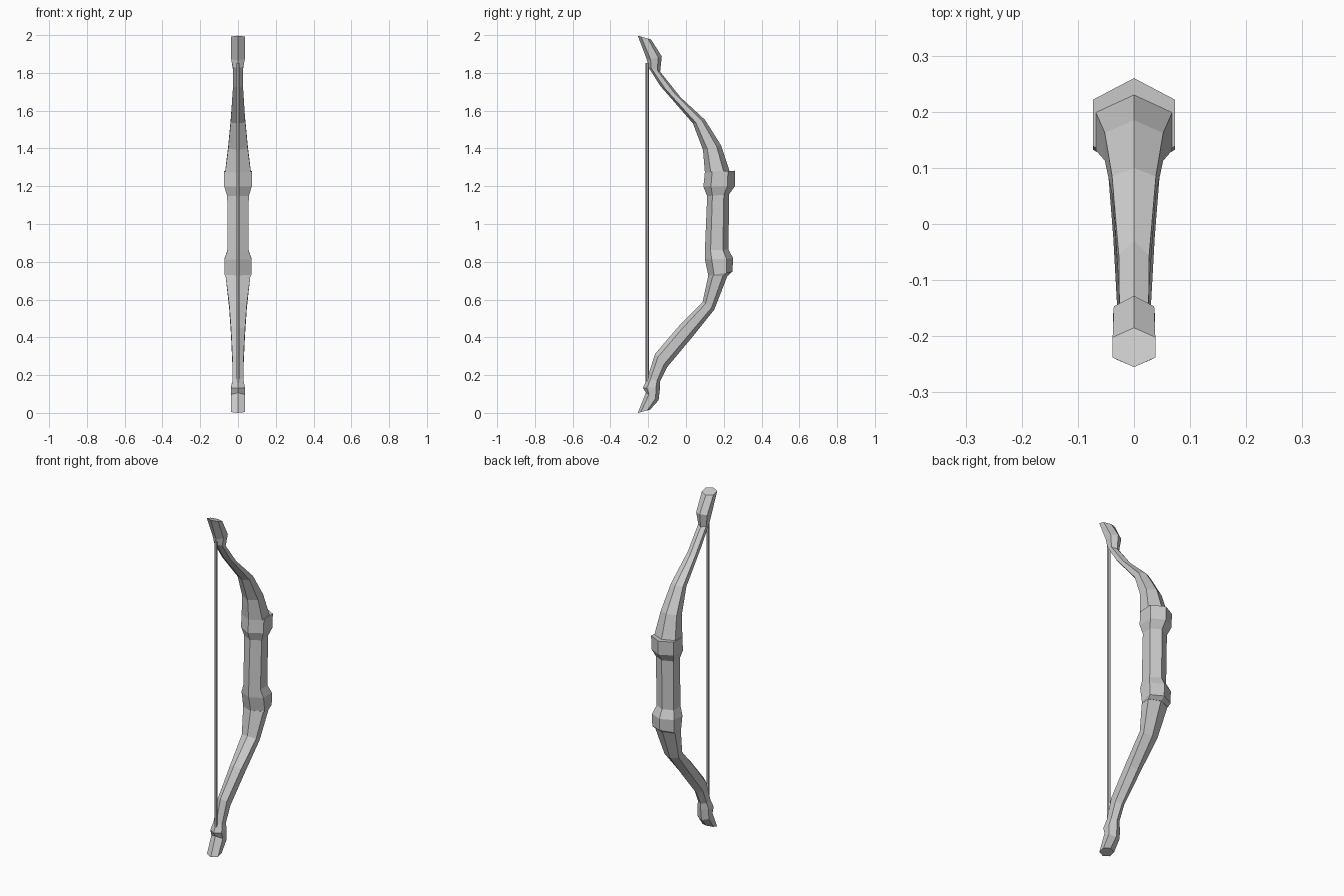
import bpy, bmesh
from mathutils import Vector


def loft(name, stations):
    """Pointed-hexagon loft: each station is outer y, outer z, inner y, inner z, half width."""
    bm = bmesh.new()
    rings = []
    for oy, oz, iy, iz, w in stations:
        outer, inner = Vector((0, oy, oz)), Vector((0, iy, iz))
        ring = []
        for side, t in ((0, 0), (1, .24), (1, .76), (0, 1), (-1, .76), (-1, .24)):
            ring.append(bm.verts.new(outer.lerp(inner, t) + Vector((side * w, 0, 0))))
        rings.append(ring)
    for a, b in zip(rings, rings[1:]):
        for i in range(6):
            j = (i + 1) % 6
            bm.faces.new((a[i], a[j], b[j], b[i]))
    bm.faces.new(rings[0])
    bm.faces.new(rings[-1])
    bmesh.ops.recalc_face_normals(bm, faces=bm.faces[:])
    mesh = bpy.data.meshes.new(name)
    bm.to_mesh(mesh)
    bm.free()
    obj = bpy.data.objects.new(name, mesh)
    bpy.context.collection.objects.link(obj)
    return obj


# Upper limb with recurved tip
loft("upper_limb", [
    (-.185, 1.98, -.255, 2.0, .038),
    (-.128, 1.89, -.206, 1.87, .036),
    (-.137, 1.81, -.20, 1.835, .026),
    (-.03, 1.675, -.137, 1.735, .027),
    (.10, 1.555, .037, 1.535, .039),
    (.185, 1.42, .09, 1.395, .052),
    (.23, 1.285, .10, 1.275, .068),
])

# Collars and grip in the middle
loft("handle", [
    (.26, 1.285, .10, 1.28, .073),
    (.26, 1.205, .092, 1.20, .073),
    (.228, 1.16, .112, 1.15, .057),
    (.225, .868, .10, .862, .056),
    (.25, .82, .10, .815, .072),
    (.245, .75, .118, .73, .071),
    (.222, .73, .118, .725, .066),
])

# Lower limb with recurved tip
loft("lower_limb", [
    (.222, .735, .118, .73, .066),
    (.15, .55, .088, .59, .047),
    (.03, .40, -.04, .46, .037),
    (-.10, .245, -.164, .315, .030),
    (-.137, .17, -.205, .185, .028),
    (-.137, .14, -.228, .135, .037),
    (-.145, .07, -.212, .11, .037),
    (-.19, .02, -.255, .003, .036),
])

# Bowstring
bpy.ops.mesh.primitive_cylinder_add(vertices=6, radius=.010, depth=1.70,
                                    location=(0, -.205, 1.005))
string = bpy.context.object
string.name = "bowstring"
string.scale.x = .8

# Set the whole model on the ground
for obj in bpy.data.objects:
    obj.location.z -= .003
